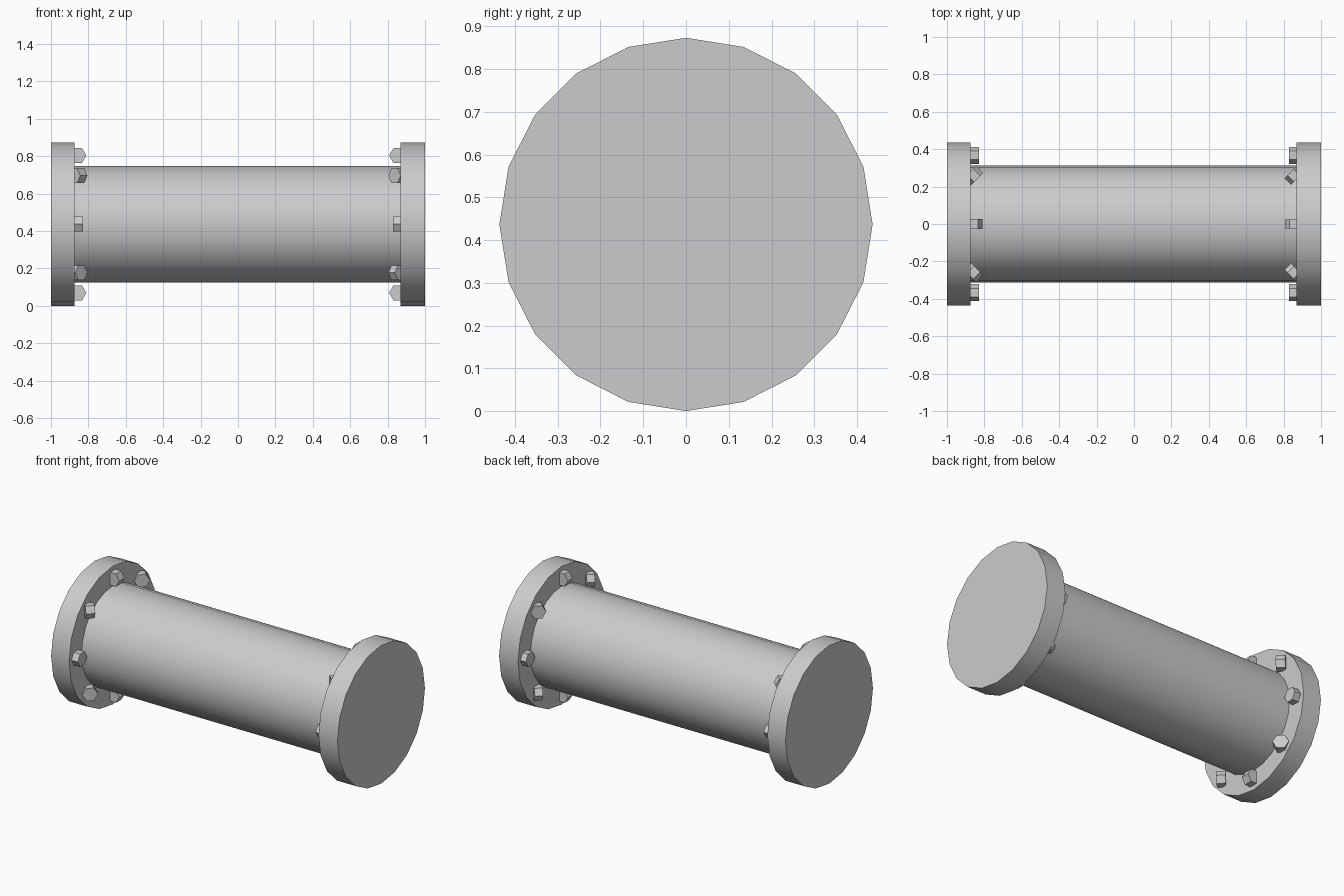
import bpy
import math

cube = bpy.data.objects.get("Cube")
if cube:
    bpy.data.objects.remove(cube, do_unlink=True)

RADIUS = 0.4365
AXIS_Z = RADIUS
BOLT_CIRCLE = 0.367
BOLT_COUNT = 8

steel = bpy.data.materials.new("grey steel")
steel.use_nodes = True
GREY = (0.6, 0.6, 0.6, 1)
steel.diffuse_color = GREY
steel.node_tree.nodes["Principled BSDF"].inputs["Base Color"].default_value = GREY


def rod(name, sides, radius, x0, x1, y=0, z=AXIS_Z, roll=0, smooth=True):
    """Prism lying along x; with no roll its first corner points up."""
    bpy.ops.mesh.primitive_cylinder_add(
        vertices=sides, radius=radius, depth=x1 - x0,
        location=((x0 + x1) / 2, y, z))
    obj = bpy.context.object
    obj.name = name
    obj.rotation_euler = (roll, math.pi / 2, 0)
    # lay the prism along x, with a corner at the top
    obj.rotation_mode = 'XYZ'
    obj.data.materials.append(steel)
    bpy.ops.object.transform_apply(location=False, rotation=True, scale=False)
    if smooth:
        bpy.ops.object.shade_smooth_by_angle(angle=math.radians(30))
    return obj


# Pipe body
rod("pipe", 24, 0.312, -0.9, 0.9)

# End flanges with a ring of hex bolt heads on each inner face
for side, sign, inner in (("right", -1, 0.874), ("left", 1, 0.868)):
    rod(side + "_flange", 20, RADIUS, *sorted((sign * inner, sign)))
    for i in range(BOLT_COUNT):
        a = math.tau * i / BOLT_COUNT
        # each head has a flat facing outward along its radius
        rod(f"{side}_bolt_{i + 1}", 6, 0.046,
            *sorted((sign * 0.83, sign * (inner + 0.01))),
            y=BOLT_CIRCLE * math.cos(a), z=AXIS_Z + BOLT_CIRCLE * math.sin(a),
            roll=a, smooth=False)
